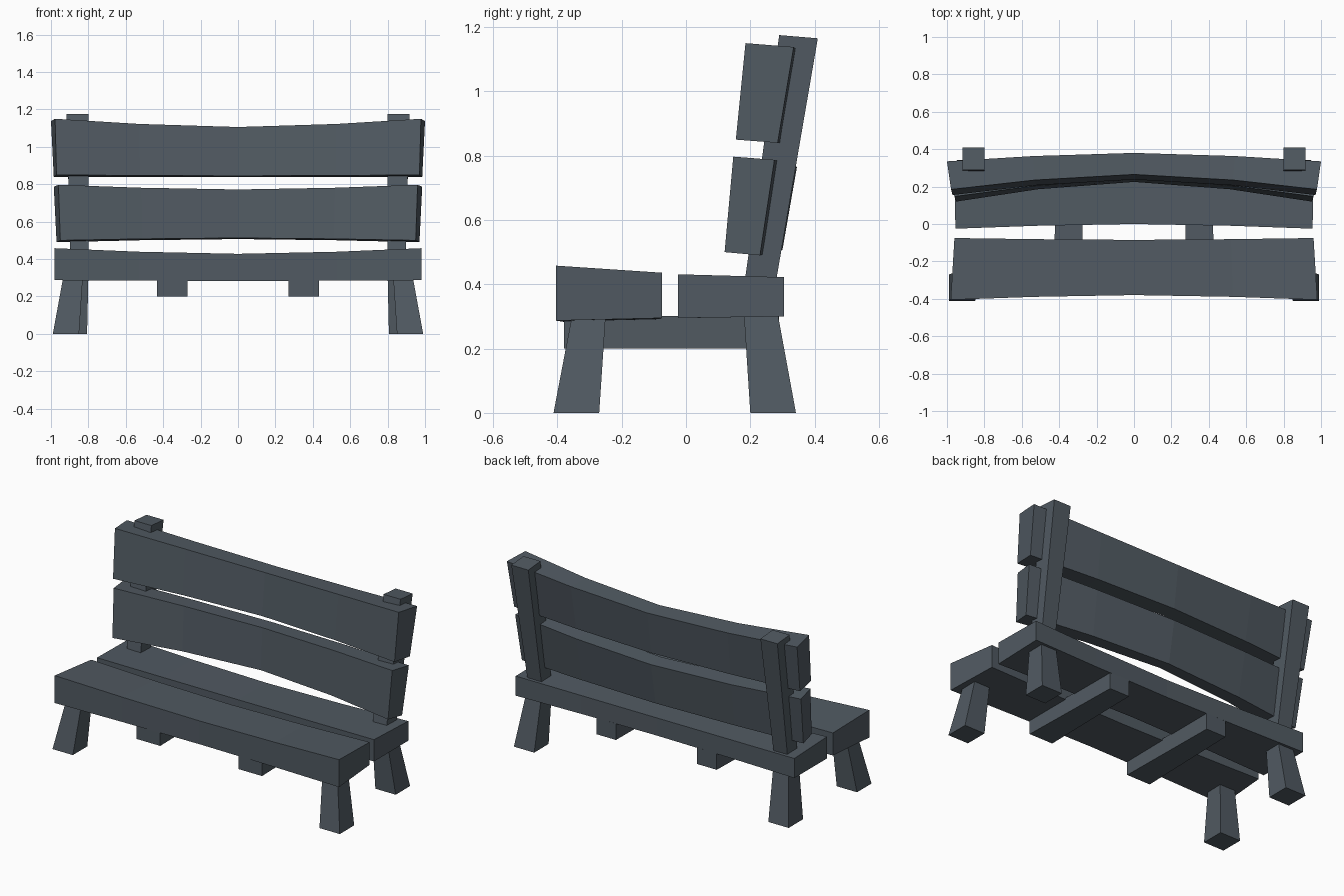
import bpy
import bmesh

old = bpy.data.objects.get("Cube")
if old:
    bpy.data.objects.remove(old, do_unlink=True)

# One slate-grey paint for the whole bench
paint = bpy.data.materials.new("slate_grey")
paint.use_nodes = True
colour = (0.082, 0.102, 0.122, 1)
paint.diffuse_color = colour
paint.node_tree.nodes["Principled BSDF"].inputs["Base Color"].default_value = colour


def loft(name, rings):
    """Join four-cornered rings into a closed flat-shaded solid."""
    bm = bmesh.new()
    loops = [[bm.verts.new(p) for p in ring] for ring in rings]
    for a, b in zip(loops, loops[1:]):
        for i in range(4):
            j = (i + 1) % 4
            bm.faces.new((a[i], a[j], b[j], b[i]))
    bm.faces.new(loops[0])
    bm.faces.new(loops[-1])
    bmesh.ops.recalc_face_normals(bm, faces=bm.faces)
    mesh = bpy.data.meshes.new(name)
    bm.to_mesh(mesh)
    bm.free()
    mesh.materials.append(paint)
    obj = bpy.data.objects.new(name, mesh)
    bpy.context.collection.objects.link(obj)
    return obj


def plank(name, end, middle):
    """Bowed plank; corners run front bottom, front top, back top, back bottom."""
    rings = []
    for t in (-1, -0.54, 0, 0.54, 1):
        k = abs(t) ** 1.6
        rings.append([(x * t, my + (y - my) * k, mz + (z - mz) * k)
                      for (x, y, z), (my, mz) in zip(end, middle)])
    loft(name, rings)


def rect(x0, x1, y0, y1, z):
    return [(x0, y0, z), (x1, y0, z), (x1, y1, z), (x0, y1, z)]


def pair(name, rings):
    """Build a part on the left and its mirror on the right."""
    for side, s in (("left", 1), ("right", -1)):
        loft(f"{name}_{side}", [[(s * x, y, z) for x, y, z in r] for r in rings])


# Seat planks
plank("seat_plank_front",
      [(0.98, -0.405, 0.287), (0.98, -0.405, 0.458), (0.96, -0.075, 0.436), (0.96, -0.075, 0.295)],
      [(-0.38, 0.283), (-0.38, 0.428), (-0.085, 0.42), (-0.085, 0.29)])
plank("seat_plank_back",
      [(0.955, -0.025, 0.295), (0.955, -0.025, 0.431), (0.96, 0.305, 0.422), (0.96, 0.305, 0.3)],
      [(0.0, 0.295), (0.0, 0.415), (0.285, 0.41), (0.285, 0.3)])

# Backrest planks
plank("backrest_plank_lower",
      [(0.95, 0.12, 0.5), (0.96, 0.147, 0.797), (0.985, 0.275, 0.787), (0.97, 0.23, 0.49)],
      [(0.225, 0.513), (0.24, 0.772), (0.345, 0.765), (0.3, 0.507)])
plank("backrest_plank_upper",
      [(0.97, 0.155, 0.85), (0.978, 0.185, 1.15), (1.0, 0.335, 1.138), (0.985, 0.285, 0.84)],
      [(0.238, 0.845), (0.265, 1.106), (0.38, 1.1), (0.345, 0.838)])

# Leaning posts behind the backrest
pair("backrest_post", [
    [(0.80, 0.18, 0.39), (0.895, 0.18, 0.39), (0.895, 0.275, 0.38), (0.80, 0.275, 0.38)],
    [(0.80, 0.29, 1.175), (0.917, 0.29, 1.175), (0.917, 0.41, 1.165), (0.80, 0.41, 1.165)]])

# Splayed legs
pair("front_leg", [rect(0.85, 0.99, -0.412, -0.27, 0), rect(0.83, 0.935, -0.355, -0.25, 0.3)])
pair("back_leg", [rect(0.807, 0.947, 0.2, 0.342, 0), rect(0.80, 0.905, 0.18, 0.285, 0.31)])

# Cross beams under the seat
pair("seat_beam", [
    [(0.27, -0.38, 0.2), (0.432, -0.38, 0.2), (0.432, -0.38, 0.3), (0.27, -0.38, 0.3)],
    [(0.28, 0.29, 0.2), (0.415, 0.29, 0.2), (0.415, 0.29, 0.302), (0.28, 0.29, 0.302)]])
